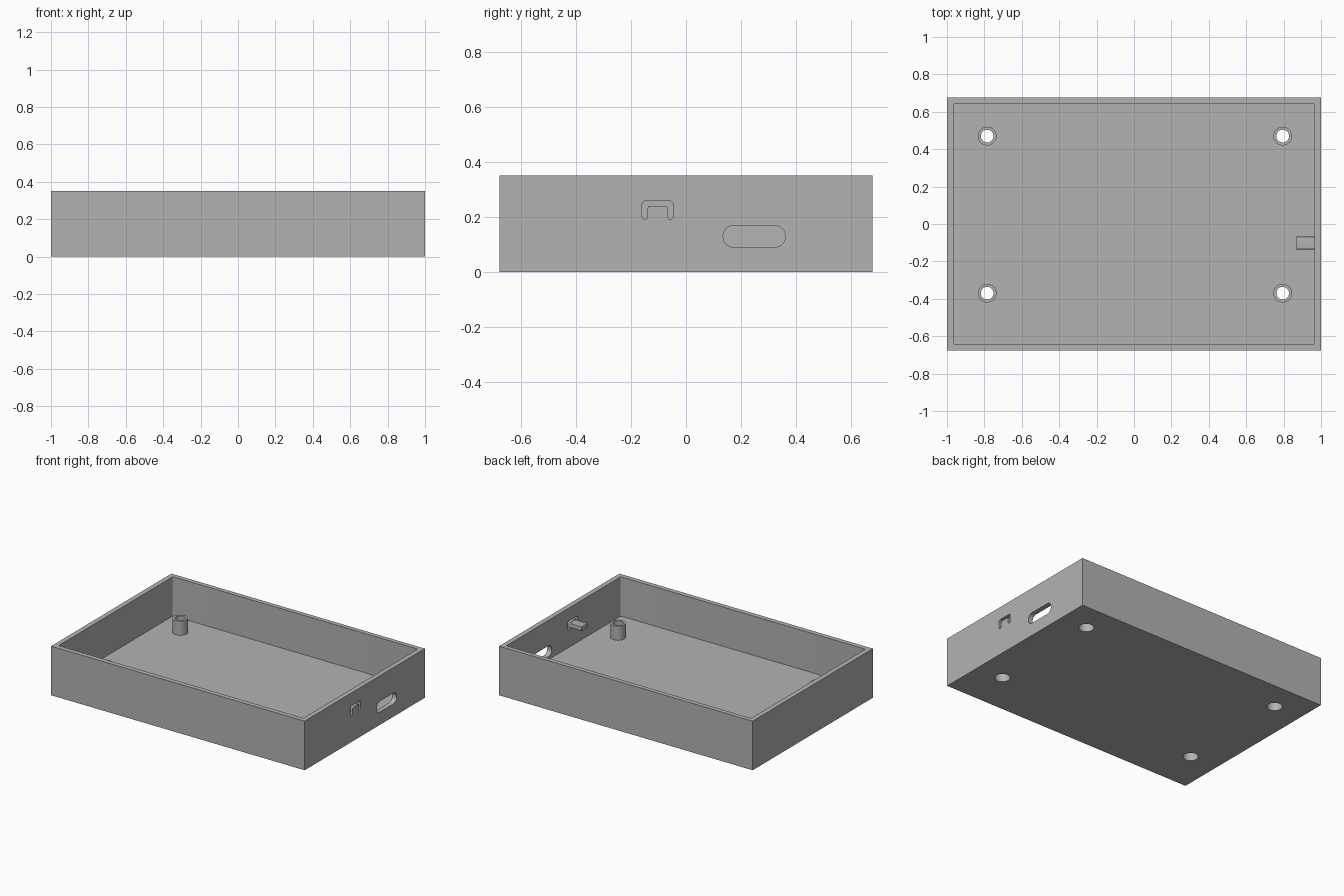
import bpy, bmesh, math
from mathutils import Vector

if "Cube" in bpy.data.objects:
    bpy.data.objects.remove(bpy.data.objects["Cube"])

grey = bpy.data.materials.new("grey plastic")
grey.diffuse_color = (0.45, 0.45, 0.45, 1)
grey.use_nodes = True
grey.node_tree.nodes["Principled BSDF"].inputs["Base Color"].default_value = grey.diffuse_color


def rounded(corners, radii, steps=6):
    """Round the right-angled corners of a closed outline."""
    out = []
    n = len(corners)
    for i, r in enumerate(radii):
        p = Vector(corners[i])
        if r == 0:
            out.append(p)
            continue
        d0 = (Vector(corners[i - 1]) - p).normalized()
        d1 = (Vector(corners[(i + 1) % n]) - p).normalized()
        for k in range(steps + 1):
            t = math.pi / 2 * k / steps
            out.append(p + r * (d0 + d1 - math.cos(t) * d1 - math.sin(t) * d0))
    return out


def rect(u0, u1, v0, v1, r=0):
    return rounded([(u0, v0), (u1, v0), (u1, v1), (u0, v1)], [r] * 4)


def circle(cx, cy, r, n=48):
    return [(cx + r * math.cos(2 * math.pi * i / n),
             cy + r * math.sin(2 * math.pi * i / n)) for i in range(n)]


def prism(name, outline, lo, hi, axis="z"):
    """Extrude an outline along z, or along x with the outline in y and z."""
    place = (lambda u, v: (u, v, lo)) if axis == "z" else (lambda u, v: (lo, u, v))
    step = Vector((0, 0, hi - lo)) if axis == "z" else Vector((hi - lo, 0, 0))
    bm = bmesh.new()
    face = bm.faces.new([bm.verts.new(place(u, v)) for u, v in outline])
    res = bmesh.ops.extrude_face_region(bm, geom=[face], use_keep_orig=True)
    bmesh.ops.translate(bm, vec=step,
                        verts=[g for g in res["geom"] if isinstance(g, bmesh.types.BMVert)])
    bmesh.ops.recalc_face_normals(bm, faces=bm.faces)
    mesh = bpy.data.meshes.new(name)
    bm.to_mesh(mesh)
    bm.free()
    mesh.materials.append(grey)
    ob = bpy.data.objects.new(name, mesh)
    bpy.context.collection.objects.link(ob)
    return ob


def activate(ob):
    bpy.ops.object.select_all(action="DESELECT")
    ob.select_set(True)
    bpy.context.view_layer.objects.active = ob


def cut(ob, cutter):
    mod = ob.modifiers.new("cut", "BOOLEAN")
    mod.operation = "DIFFERENCE"
    mod.solver = "EXACT"
    mod.object = cutter
    activate(ob)
    bpy.ops.object.modifier_apply(modifier=mod.name)
    bpy.data.objects.remove(cutter)


def smooth(ob):
    activate(ob)
    bpy.ops.object.shade_smooth_by_angle(angle=math.radians(30))


FLOOR, TOP = 0.07, 0.35
POSTS = [(x, y) for x in (-0.785, 0.795) for y in (-0.37, 0.47)]

# Open tray
case = prism("case", rect(-1, 1, -0.677, 0.677), 0, TOP)
cut(case, prism("cavity_cutter", rect(-0.965, 0.965, -0.643, 0.645, 0.01), FLOOR, TOP + 0.1))

# Screw head recesses through the floor
for x, y in POSTS:
    cut(case, prism("recess_cutter", circle(x, y, 0.05), -0.1, FLOOR + 0.02))

# Connector slot in the right wall
cut(case, prism("slot_cutter", rect(0.135, 0.36, 0.091, 0.168, 0.036), 0.9, 1.1, "x"))

# Arch-shaped slit that frees the push button
arch = rounded([(-0.16, 0.192), (-0.139, 0.192), (-0.139, 0.24), (-0.067, 0.24),
                (-0.067, 0.192), (-0.046, 0.192), (-0.046, 0.258), (-0.16, 0.258)],
               [0.01, 0.01, 0.008, 0.008, 0.01, 0.01, 0.015, 0.015])
cut(case, prism("slit_cutter", arch, 0.9, 1.1, "x"))
smooth(case)

# Hollow screw posts standing on the floor
for i, (x, y) in enumerate(POSTS):
    post = prism(f"screw_post_{i + 1}", circle(x, y, 0.05), FLOOR, 0.17)
    cut(post, prism("bore_cutter", circle(x, y, 0.034), 0, 0.3))
    smooth(post)

# Button tab reaching inwards from the right wall
tab = prism("button_tab", rect(-0.135, -0.068, 0.205, 0.238, 0.004), 0.87, 0.97, "x")
smooth(tab)
